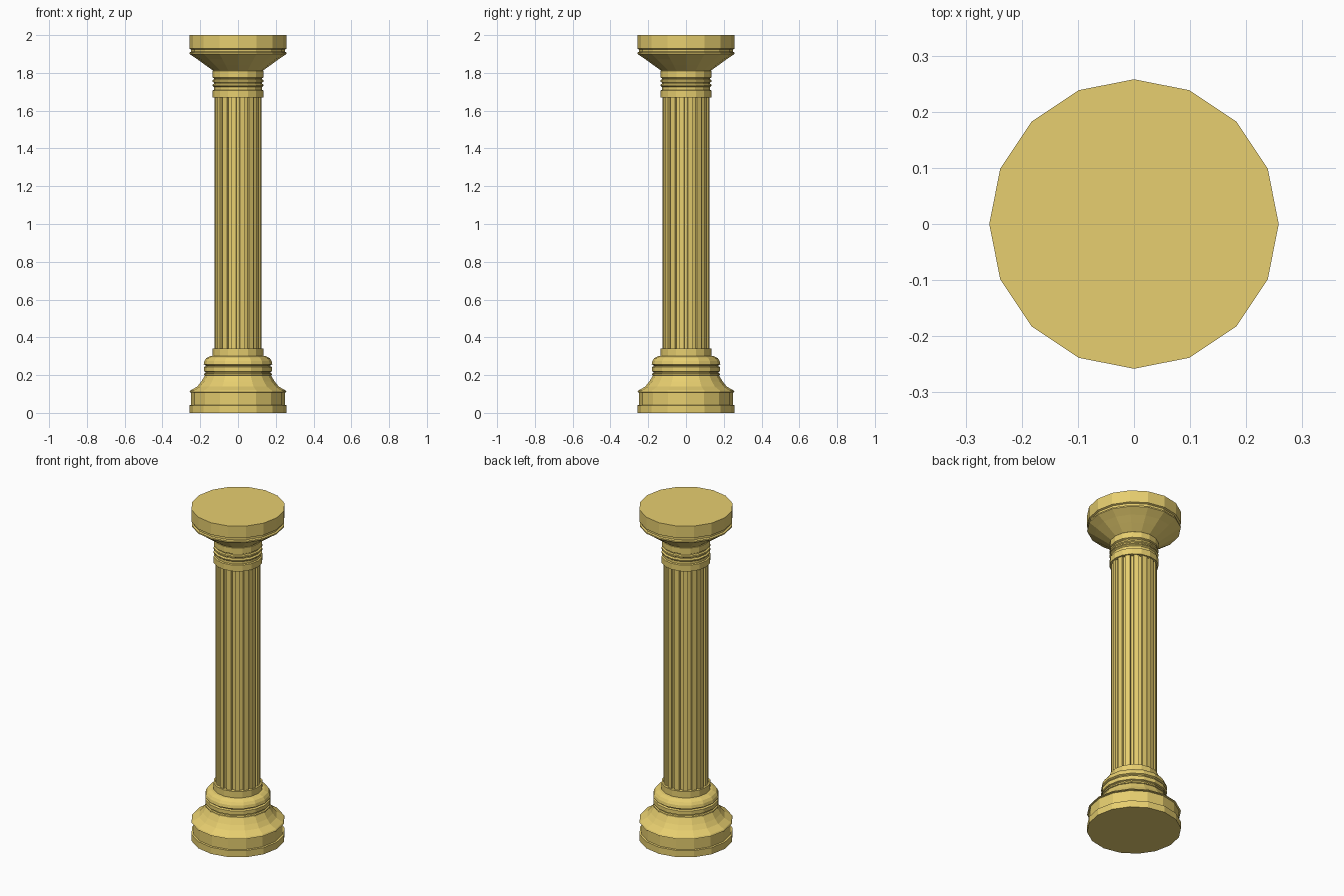
import bpy, bmesh
from math import cos, sin, pi

if "Cube" in bpy.data.objects:
    bpy.data.objects.remove(bpy.data.objects["Cube"])

SIDES = 16
mat = bpy.data.materials.new("sandstone_yellow")
mat.diffuse_color = (0.80, 0.62, 0.16, 1)
mat.use_nodes = True
mat.node_tree.nodes["Principled BSDF"].inputs["Base Color"].default_value = mat.diffuse_color


def loft(name, rings):
    """Skin a stack of point rings and cap both ends."""
    bm = bmesh.new()
    loops = [[bm.verts.new(p) for p in ring] for ring in rings]
    n = len(loops[0])
    for a, b in zip(loops, loops[1:]):
        for i in range(n):
            j = (i + 1) % n
            bm.faces.new((a[i], a[j], b[j], b[i]))
    bm.faces.new(loops[0][::-1])
    bm.faces.new(loops[-1])
    mesh = bpy.data.meshes.new(name)
    bm.to_mesh(mesh)
    bm.free()
    mesh.materials.append(mat)
    obj = bpy.data.objects.new(name, mesh)
    bpy.context.collection.objects.link(obj)
    return obj


def lathe(name, profile):
    """Turn a (radius, height) profile with flat sides."""
    angles = [2 * pi * i / SIDES for i in range(SIDES)]
    return loft(name, [[(r * cos(a), r * sin(a), z) for a in angles]
                       for r, z in profile])


# Base: recessed plinth, curved shoulder, stacked rings, collar
lathe("base", [
    (0.258, 0), (0.258, 0.04), (0.248, 0.042), (0.248, 0.108),
    (0.258, 0.11), (0.253, 0.118), (0.215, 0.14), (0.195, 0.165), (0.175, 0.198),
    (0.180, 0.20), (0.180, 0.208), (0.172, 0.211), (0.172, 0.217),
    (0.180, 0.22), (0.180, 0.243), (0.170, 0.248), (0.172, 0.252),
    (0.182, 0.257), (0.178, 0.275), (0.168, 0.29), (0.148, 0.30),
    (0.135, 0.302), (0.135, 0.34)])

# Fluted shaft: one groove centred on each corner of the column
R, DEPTH, HALF = 0.125, 0.013, 0.082
outline = []
for k in range(SIDES):
    a = 2 * pi * k / SIDES
    for offset, r in ((-HALF, R), (-HALF * 0.8, R - DEPTH),
                      (HALF * 0.8, R - DEPTH), (HALF, R)):
        outline.append((r * cos(a + offset), r * sin(a + offset)))
loft("fluted_shaft", [[(x, y, z) for x, y in outline] for z in (0.335, 1.675)])

# Capital: collar, thin neck rings, flare, top slab
lathe("capital", [
    (0.135, 1.67), (0.135, 1.707), (0.127, 1.71), (0.127, 1.725),
    (0.135, 1.731), (0.135, 1.737), (0.127, 1.743), (0.127, 1.748),
    (0.135, 1.753), (0.135, 1.762), (0.127, 1.766), (0.127, 1.771),
    (0.134, 1.775), (0.134, 1.81), (0.132, 1.812), (0.178, 1.845),
    (0.215, 1.872), (0.257, 1.90), (0.257, 1.908), (0.248, 1.912),
    (0.248, 1.924), (0.258, 1.928), (0.258, 2.0)])
